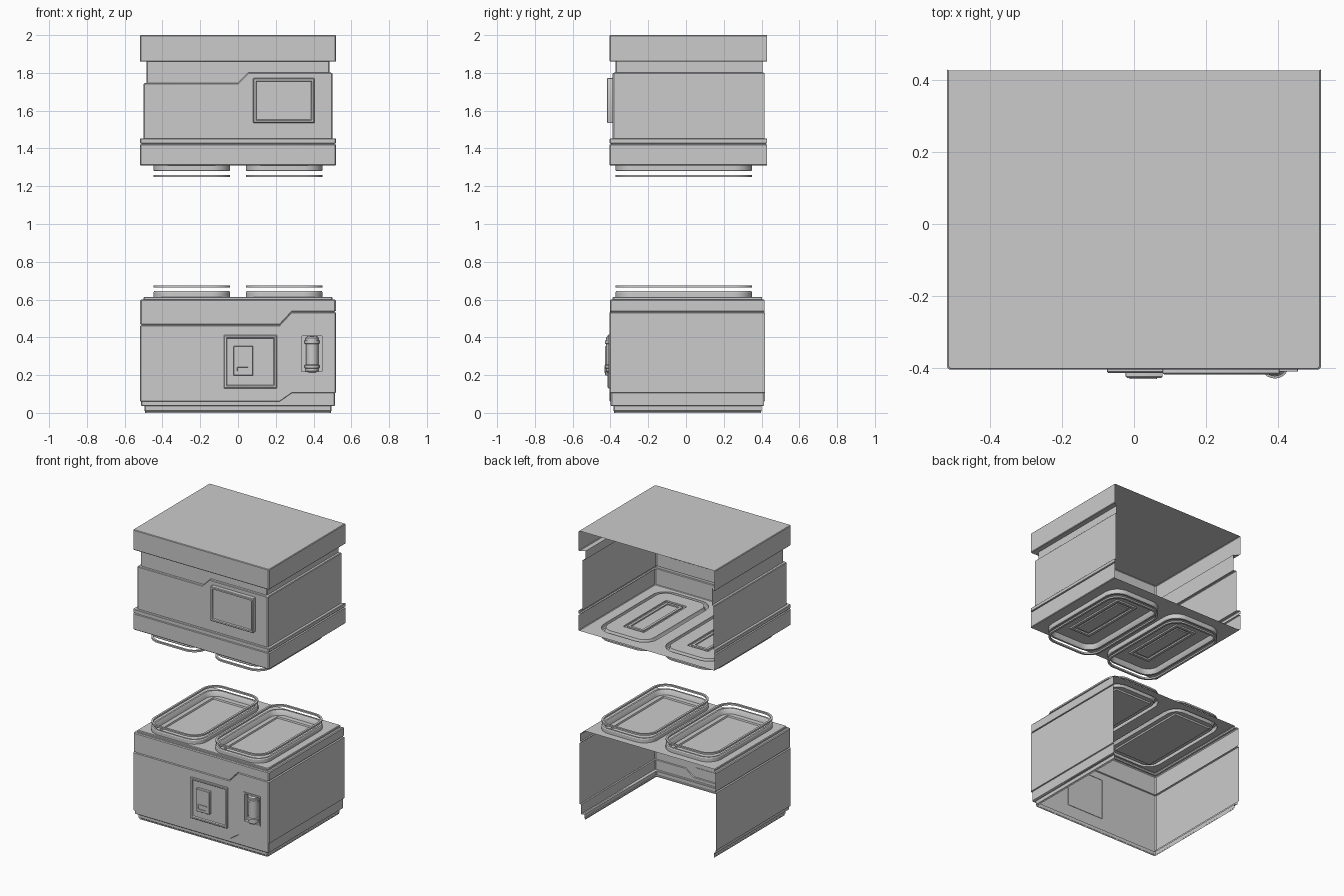
import bpy, bmesh, math
from mathutils import Vector

if "Cube" in bpy.data.objects:
    bpy.data.objects.remove(bpy.data.objects["Cube"])

def finish(name, bm, smooth=True):
    bmesh.ops.remove_doubles(bm, verts=bm.verts, dist=0.0002)
    bmesh.ops.recalc_face_normals(bm, faces=bm.faces)
    me = bpy.data.meshes.new(name)
    bm.to_mesh(me)
    bm.free()
    ob = bpy.data.objects.new(name, me)
    bpy.context.collection.objects.link(ob)
    if smooth:
        bpy.ops.object.select_all(action='DESELECT')
        ob.select_set(True)
        bpy.context.view_layer.objects.active = ob
        bpy.ops.object.shade_smooth_by_angle(angle=math.radians(30))
    return ob

def rrect(cx, cy, hx, hy, r, seg=8):
    """2D rounded rectangle outline."""
    pts = []
    for k, (sx, sy) in enumerate([(1, 1), (-1, 1), (-1, -1), (1, -1)]):
        for i in range(seg + 1):
            a = math.radians(90 * k + 90 * i / seg)
            pts.append((cx + sx * (hx - r) + r * math.cos(a), cy + sy * (hy - r) + r * math.sin(a)))
    return pts

def loft(bm, loops, cap=False, wrap=False):
    rings = [[bm.verts.new(p) for p in lp] for lp in loops]
    pairs = list(zip(rings, rings[1:]))
    if wrap:
        pairs.append((rings[-1], rings[0]))
    for a, b in pairs:
        n = len(a)
        for i in range(n):
            bm.faces.new((a[i], a[(i + 1) % n], b[(i + 1) % n], b[i]))
    if cap:
        bm.faces.new(rings[-1])

def front_y(hx):
    return -0.405 + (0.52 - hx) * 0.86

def shell(name, rows, xs, x1, x2, yb0, hole=None):
    """Open-backed U wall: rows are (z left, z right, half width), z stepping between x1 and x2."""
    bm = bmesh.new()
    grid, c = [], 0.006
    for zl, zr, hx in rows:
        yf, yb = front_y(hx), yb0 - (0.52 - hx) * 0.68
        pts = [(-hx, yb), (-hx, yf + c), (-hx + c, yf)] + [(x, yf) for x in xs] \
            + [(hx - c, yf), (hx, yf + c), (hx, yb)]
        t = lambda x: min(1, max(0, (x - x1) / (x2 - x1)))
        grid.append([bm.verts.new((x, y, zl + (zr - zl) * t(x))) for x, y in pts])
    for a, b in zip(grid, grid[1:]):
        for i in range(len(a) - 1):
            q = (a[i], a[i + 1], b[i + 1], b[i])
            m = sum((v.co for v in q), Vector()) / 4
            if hole and m.y < -0.4 and hole[0] < m.x < hole[1] and hole[2] < m.z < hole[3]:
                continue
            bm.faces.new(q)
    return finish(name, bm)

def plate(name, z, hx, yb0, holes=()):
    """Flat deck with optional openings."""
    bm = bmesh.new()
    yf, yb, c = front_y(hx), yb0 - (0.52 - hx) * 0.68, 0.006
    outer = [(-hx, yb), (-hx, yf + c), (-hx + c, yf), (hx - c, yf), (hx, yf + c), (hx, yb)]
    edges = []
    for lp in [outer, *holes]:
        vs = [bm.verts.new((x, y, z)) for x, y in lp]
        edges += [bm.edges.new((vs[i], vs[(i + 1) % len(vs)])) for i in range(len(vs))]
    bmesh.ops.triangle_fill(bm, edges=edges, use_beauty=True, normal=(0, 0, 1))
    return finish(name, bm, False)

TY, TW, TH, TR = -0.012, 0.203, 0.362, 0.10

def tray(name, cx, z0, s, inner):
    """Dish with a raised rim (s = +1 up, -1 down) and a separate floating ring."""
    prof = [(0, 0), (0, 0.024), (0.004, 0.03), (0.016, 0.03), (0.020, 0.026), (0.028, -0.004)]
    loops = [[(x, y, z0 + s * d) for x, y in rrect(cx, TY, TW - i, TH - i, TR - i)] for i, d in prof]
    loops += [[(x, y, z0 + s * d) for x, y in rrect(cx, TY, w, h, 0.004)] for w, h, d in inner]
    bm = bmesh.new()
    loft(bm, loops, cap=True)
    finish(name + "_dish", bm)
    ring = [(0, 0.05), (0, 0.061), (0.014, 0.061), (0.014, 0.05)]
    bm = bmesh.new()
    loft(bm, [[(x, y, z0 + s * d) for x, y in rrect(cx, TY, TW - i, TH - i, TR - i)] for i, d in ring], wrap=True)
    finish(name + "_ring", bm)

def front_panel(name, x0, x1, z0, z1, prof):
    """Rectangular panel on the front; prof is (inset, y)."""
    cx, cz, hx, hz = (x0 + x1) / 2, (z0 + z1) / 2, (x1 - x0) / 2, (z1 - z0) / 2
    bm = bmesh.new()
    loft(bm, [[(x, y, z) for x, z in rrect(cx, cz, hx - i, hz - i, 0.003, 2)] for i, y in prof], cap=True)
    finish(name, bm)

# Upper unit walls: cap, neck, stepped body, trim band and base
same = lambda z, h: (z, z, h)
shell("upper_walls", [
    same(2.0, .516), same(1.996, .52), same(1.864, .52), same(1.86, .516), same(1.86, .484),
    (1.747, 1.802, .484), (1.745, 1.80, .496), (1.741, 1.796, .5), same(1.452, .5), same(1.452, .517),
    same(1.449, .52), same(1.429, .52), same(1.426, .512), same(1.422, .512), same(1.419, .52),
    same(1.314, .52), same(1.31, .516)], [0.0, 0.055], 0.0, 0.055, 0.43)
plate("upper_lid", 2.0, .516, 0.43)

# Lower unit walls: deck edge, stepped top band, body with handle opening, foot
HOLE = (0.33, 0.452, 0.212, 0.412)
shell("lower_walls", [
    same(.614, .496), same(.61, .5), same(.6, .5), same(.6, .513), same(.594, .518),
    (.47, .54, .518), (.467, .537, .511), (.463, .533, .511), (.46, .53, .52),
    same(HOLE[3], .52), same(HOLE[2], .52), (.063, .108, .52), (.06, .105, .513),
    same(.04, .513), same(.036, .508), same(.036, .496), same(.012, .496), same(.008, .492), same(0, .492)],
    [0.22, 0.285, HOLE[0], HOLE[1]], 0.22, 0.285, 0.417, HOLE)

# Decks with paired trays facing each other
openings = [rrect(cx, TY, TW, TH, TR) for cx in (-0.245, 0.245)]
plate("upper_floor", 1.31, .516, 0.43, openings)
plate("lower_deck", .614, .496, 0.417, openings)
for side, cx in (("left", -0.245), ("right", 0.245)):
    tray("upper_tray_" + side, cx, 1.31, -1,
         [(.08, .235, -.004), (.08, .235, .006), (.062, .217, .006), (.062, .217, -.004),
          (.045, .2, -.004), (.045, .2, .004)])
    tray("lower_tray_" + side, cx, .614, 1,
         [(.145, .30, -.004), (.142, .297, -.014)])

# Framed screen on the upper unit
front_panel("upper_screen", .08, .405, 1.535, 1.772,
            [(0, -.387), (0, -.415), (.004, -.419), (.014, -.419), (.018, -.411)])

# Framed control panel with raised card reader and slot
front_panel("control_panel", -.075, .206, .13, .412,
            [(0, -.402), (0, -.411), (.004, -.415), (.013, -.415), (.018, -.408)])
front_panel("reader_plate", -.023, .08, .197, .354,
            [(0, -.406), (0, -.424), (.003, -.428)])
front_panel("reader_slot", -.012, .064, .21, .25,
            [(0, -.426), (0, -.432), (.008, -.432), (.01, -.42)])

# Recess and vertical grip
front_panel("grip_recess", *HOLE,
            [(-.004, -.404), (-.004, -.410), (.006, -.410), (.006, -.375)])
bm = bmesh.new()
prof = [(.001, .215), (.028, .215), (.034, .221), (.034, .236), (.04, .238), (.04, .252), (.033, .256),
        (.033, .364), (.04, .368), (.04, .382), (.034, .384), (.034, .397), (.026, .405), (.001, .406)]
loft(bm, [[(.392 + r * math.cos(math.tau * i / 24), -.39 + r * math.sin(math.tau * i / 24), z)
           for i in range(24)] for r, z in prof], cap=True)
finish("grip", bm)
